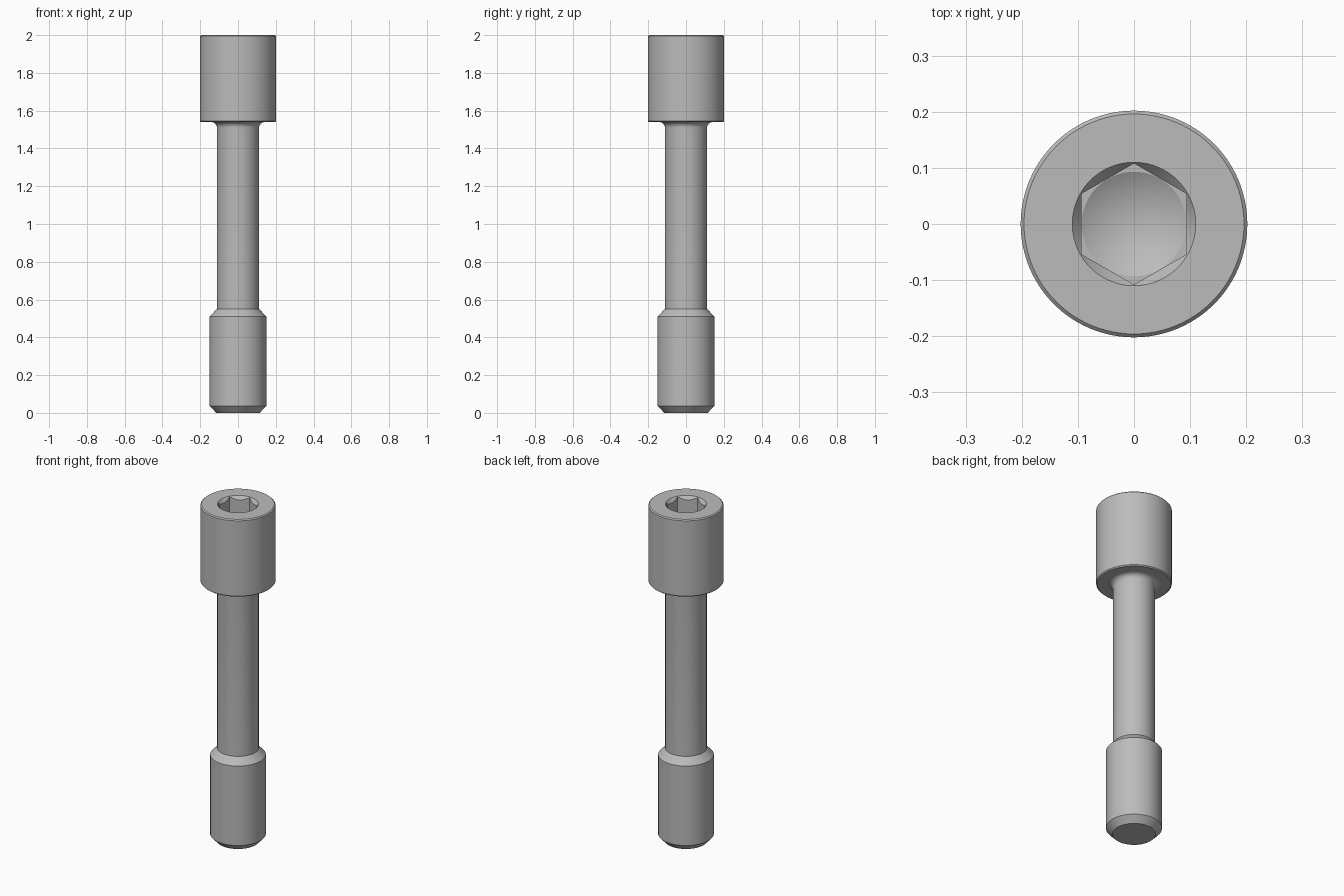
import bpy, bmesh, math

cube = bpy.data.objects.get("Cube")
if cube:
    bpy.data.objects.remove(cube, do_unlink=True)

steel = bpy.data.materials.new("steel_grey")
steel.use_nodes = True
GREY = (0.5, 0.5, 0.5, 1)
steel.diffuse_color = GREY
steel.node_tree.nodes["Principled BSDF"].inputs["Base Color"].default_value = GREY


def lathe(name, profile, sides=96, turn=0.0):
    """Closed solid of revolution from (radius, height) points, bottom to top."""
    bm = bmesh.new()
    rings = []
    for r, z in profile:
        if r == 0:
            rings.append([bm.verts.new((0, 0, z))] * sides)
        else:
            angles = [turn + math.tau * i / sides for i in range(sides)]
            rings.append([bm.verts.new((r * math.cos(a), r * math.sin(a), z)) for a in angles])
    for low, high in zip(rings, rings[1:]):
        for i in range(sides):
            j = (i + 1) % sides
            bm.faces.new(dict.fromkeys((low[i], low[j], high[j], high[i])))
    if profile[0][0]:
        bm.faces.new(rings[0][::-1])
    if profile[-1][0]:
        bm.faces.new(rings[-1])
    bmesh.ops.recalc_face_normals(bm, faces=bm.faces)
    mesh = bpy.data.meshes.new(name)
    bm.to_mesh(mesh)
    bm.free()
    mesh.materials.append(steel)
    obj = bpy.data.objects.new(name, mesh)
    bpy.context.collection.objects.link(obj)
    return obj


def arc(cx, cz, r, start, end, steps=8):
    angles = [math.radians(start + (end - start) * i / steps) for i in range(steps + 1)]
    return [(cx + r * math.cos(a), cz + r * math.sin(a)) for a in angles]


# Bolt body: chamfered tip, thread section, waisted shank, fillet and head
HEAD, SHANK, THREAD, FILLET, EDGE = 0.202, 0.112, 0.15, 0.03, 0.006
profile = [(0.115, 0), (THREAD, 0.037), (THREAD, 0.51), (SHANK, 0.55)]
profile += arc(SHANK + FILLET, 1.54 - FILLET, FILLET, 180, 90)
profile += [(HEAD - EDGE, 1.54), (HEAD, 1.54 + EDGE), (HEAD, 2 - EDGE), (HEAD - EDGE, 2)]
bolt = lathe("socket_head_bolt", profile)

# Hex socket with drilled cone floor and countersunk mouth
FLOOR = 1.78
cutters = [
    lathe("hex_cutter", [(0.108, FLOOR), (0.108, 2.1)], 6, math.pi / 2),
    lathe("drill_cutter", [(0, FLOOR - 0.054), (0.093, FLOOR), (0.093, FLOOR + 0.05)]),
    lathe("mouth_cutter", [(0.077, 1.96), (0.11, 2), (0.1265, 2.02)]),
]
bpy.context.view_layer.objects.active = bolt
for cutter in cutters:
    cutter.hide_render = True
    cut = bolt.modifiers.new(cutter.name, "BOOLEAN")
    cut.operation = "DIFFERENCE"
    cut.solver = "EXACT"
    cut.object = cutter
    bpy.ops.object.modifier_apply(modifier=cut.name)
    bpy.data.objects.remove(cutter, do_unlink=True)

# Smooth round walls, crisp edges
bpy.ops.object.select_all(action="DESELECT")
bolt.select_set(True)
bpy.ops.object.shade_smooth_by_angle(angle=math.radians(25))
